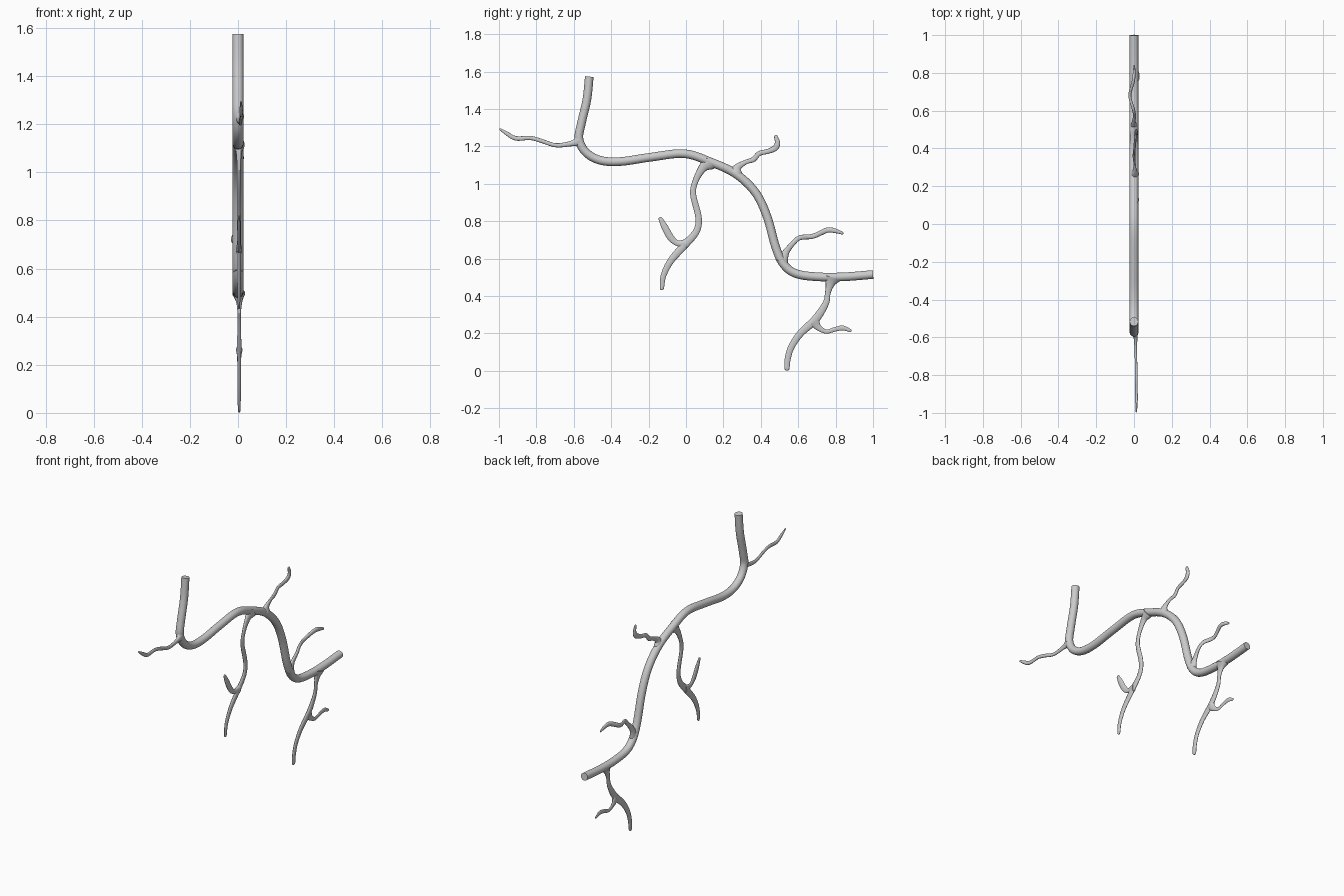
import bpy, bmesh, math
from mathutils import Vector


def spline(pts, steps):
    """Catmull-Rom samples of (x, y, z, radius) points."""
    pts = [Vector(p) for p in pts]
    p = [2 * pts[0] - pts[1]] + pts + [2 * pts[-1] - pts[-2]]
    out = []
    for i in range(1, len(p) - 2):
        a, b, c, d = p[i - 1:i + 3]
        for k in range(steps):
            t = k / steps
            out.append(0.5 * (2 * b + (c - a) * t + (2 * a - 5 * b + 4 * c - d) * t * t
                              + (3 * b - a - 3 * c + d) * t ** 3))
    return out + [pts[-1]]


def tube(name, pts, flat=(1, 1), x=None, round_tip=True, sides=14, steps=6):
    """Sweep an ellipse along a (y, z, radius) path; flat = x squash at start and end."""
    xs = x or [0] * len(pts)
    path = spline([(px, *p) for px, p in zip(xs, pts)], steps)
    n = len(path)
    rings = []
    for i, p in enumerate(path):
        d = (path[min(i + 1, n - 1)] - path[max(i - 1, 0)]).to_3d().normalized()
        f = flat[0] + (flat[1] - flat[0]) * min(1, 2.5 * i / (n - 1))
        rings.append((p.to_3d(), d, p[3], f))
    if round_tip:
        c, d, r, f = rings[-1]
        for a in (30, 55, 75):
            rings.append((c + d * r * math.sin(math.radians(a)), d, r * math.cos(math.radians(a)), f))
    bm = bmesh.new()
    loops = []
    for c, d, r, f in rings:
        side = d.cross(Vector((1, 0, 0))).normalized()
        up = side.cross(d)
        loops.append([bm.verts.new(c + side * r * math.cos(t) + up * r * f * math.sin(t))
                      for t in (2 * math.pi * k / sides for k in range(sides))])
    for a, b in zip(loops, loops[1:]):
        for k in range(sides):
            j = (k + 1) % sides
            bm.faces.new((a[k], a[j], b[j], b[k]))
    bm.faces.new(loops[0][::-1])
    bm.faces.new(loops[-1])
    bmesh.ops.recalc_face_normals(bm, faces=bm.faces)
    me = bpy.data.meshes.new(name)
    bm.to_mesh(me)
    bm.free()
    ob = bpy.data.objects.new(name, me)
    bpy.context.collection.objects.link(ob)
    bpy.ops.object.select_all(action='DESELECT')
    ob.select_set(True)
    bpy.context.view_layer.objects.active = ob
    bpy.ops.object.shade_smooth_by_angle(angle=math.radians(50))


# Main stem
R = 0.023
stem = [(-.517, 1.573), (-.53, 1.45), (-.56, 1.32), (-.572, 1.24), (-.537, 1.17), (-.46, 1.126),
        (-.35, 1.119), (-.19, 1.142), (-.01, 1.161), (.128, 1.118), (.265, 1.054), (.37, .955),
        (.433, .826), (.48, .66), (.524, .567), (.594, .518), (.717, .502), (.85, .503), (1, .515)]
tube("main_stem", [(y, z, R) for y, z in stem], round_tip=False, sides=20)

# Left twig
tube("left_twig", [(-.572, 1.23, .034), (-.605, 1.217, .016), (-.695, 1.206, .011), (-.78, 1.232, .011),
                   (-.835, 1.245, .011), (-.91, 1.243, .012), (-.96, 1.27, .01), (-.993, 1.292, .005)],
     (.65, .6), [.003, .008, .01, .012, .012, .013, .013, .012])

# Middle hanging branch and its side twig
tube("middle_branch", [(.128, 1.115, .042), (.09, 1.085, .024), (.053, 1.02, .016), (.038, .945, .016),
                       (.067, .82, .017), (.055, .745, .018), (-.005, .675, .021), (-.08, .59, .018),
                       (-.12, .51, .015), (-.129, .442, .011)], (.55, .45), [.004] * 10)
tube("middle_side_twig", [(.005, .68, .026), (-.045, .682, .015), (-.08, .71, .018), (-.112, .765, .018),
                          (-.136, .812, .011)], (.5, .4), [.004] * 5)

# Upper twig
tube("upper_twig", [(.265, 1.06, .038), (.278, 1.09, .02), (.32, 1.116, .012), (.36, 1.13, .014),
                    (.392, 1.162, .013), (.44, 1.174, .013), (.478, 1.192, .016), (.489, 1.22, .014),
                    (.481, 1.25, .01)],
     (.6, .5), [.003, .004, .003, .0, .002, .006, .01, .012, .012])

# Right twig, bowing sideways
tube("right_twig", [(.51, .58, .036), (.535, .635, .018), (.575, .685, .013), (.61, .712, .013),
                    (.68, .72, .013), (.755, .752, .014), (.80, .748, .012), (.835, .736, .007)],
     (.6, .6), [0, -.002, .003, -.004, -.022, -.004, .001, .001])

# Lower hanging branch and its side twig
tube("lower_branch", [(.782, .497, .046), (.77, .462, .024), (.758, .415, .015), (.747, .36, .017),
                      (.692, .275, .022), (.612, .2, .019), (.562, .125, .017), (.543, .06, .016),
                      (.54, .015, .014)], (.6, .42), [.003] + [.005] * 8)
tube("lower_side_twig", [(.685, .262, .03), (.708, .232, .017), (.75, .21, .011), (.8, .223, .012),
                         (.84, .229, .013), (.878, .215, .008)], (.45, .4), [.005] * 6)
